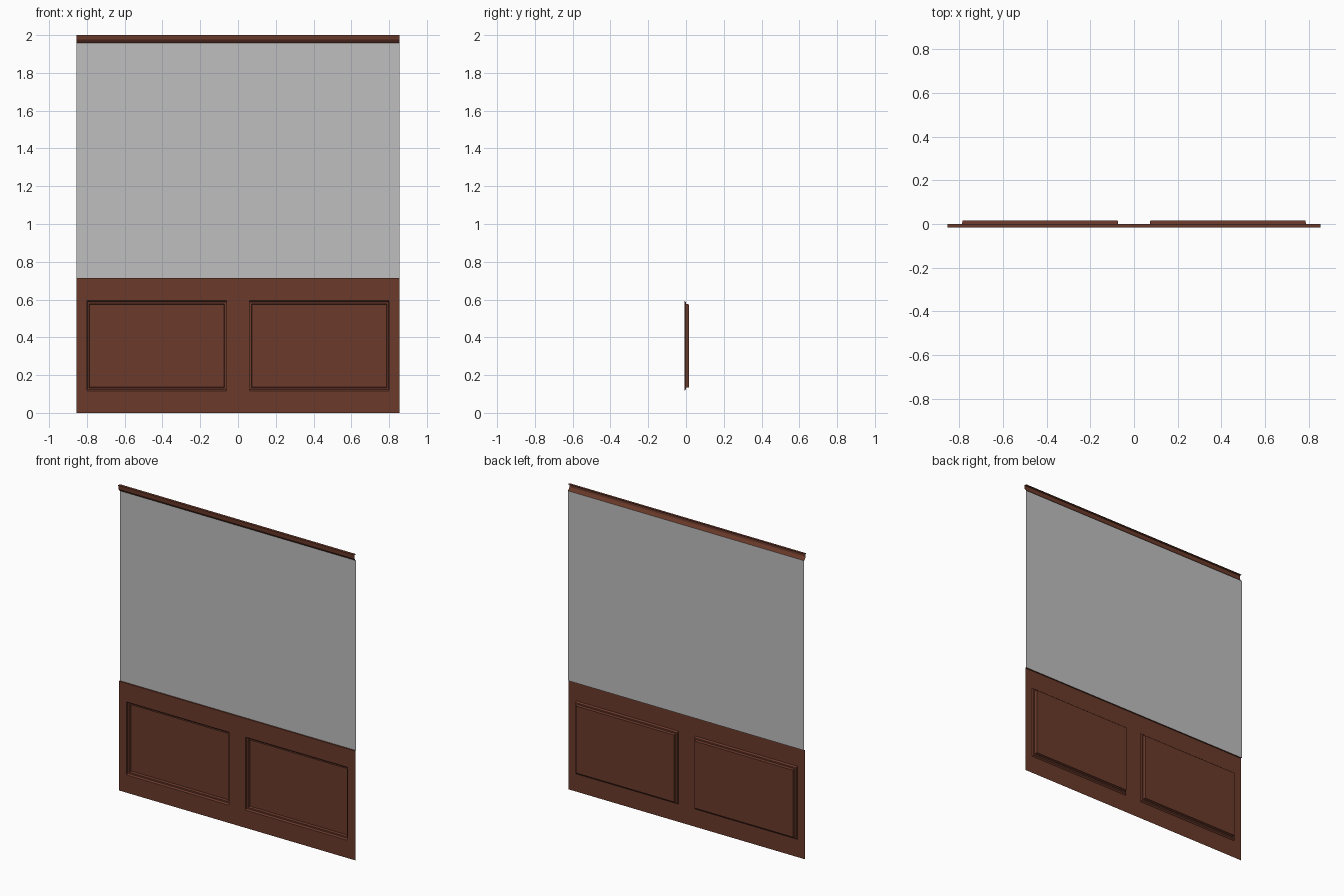
import bpy, bmesh

if "Cube" in bpy.data.objects:
    bpy.data.objects.remove(bpy.data.objects["Cube"])

def material(name, color):
    m = bpy.data.materials.new(name)
    m.diffuse_color = (*color, 1)
    m.use_nodes = True
    m.node_tree.nodes["Principled BSDF"].inputs["Base Color"].default_value = m.diffuse_color
    return m

WOOD = material("brown wood", (0.145, 0.042, 0.024))
PLASTER = material("grey plaster", (0.52, 0.52, 0.52))
W = 0.855        # half width
YF, YW, YB = -0.009, 0.0, 0.017   # wood face, wall face, recess back

def make(name, mat, build):
    bm = bmesh.new()
    build(bm)
    bmesh.ops.remove_doubles(bm, verts=bm.verts, dist=1e-5)
    me = bpy.data.meshes.new(name)
    bm.to_mesh(me)
    bm.free()
    me.materials.append(mat)
    ob = bpy.data.objects.new(name, me)
    bpy.context.collection.objects.link(ob)
    return ob

def quad(bm, pts):
    bm.faces.new([bm.verts.new(p) for p in pts])

def flat(bm, x0, x1, z0, z1, y):
    quad(bm, [(x0, y, z0), (x1, y, z0), (x1, y, z1), (x0, y, z1)])

def strip(bm, profile):
    # sweep a (y, z) profile across the full width, bottom to top
    for (ya, za), (yb, zb) in zip(profile, profile[1:]):
        quad(bm, [(-W, ya, za), (W, ya, za), (W, yb, zb), (-W, yb, zb)])

def rect(r):
    x0, x1, z0, z1, y = r
    return [(x0, y, z0), (x1, y, z0), (x1, y, z1), (x0, y, z1)]

# Upper plaster wall
make("upper_wall", PLASTER, lambda bm: flat(bm, -W, W, 0.715, 1.957, YW))

# Lower wood face around the two openings, with the small ledge on top
Z0, Z1 = 0.116, 0.594
def wainscot(bm):
    xs = [-W, -0.80, -0.06, 0.06, 0.80, W]
    zs = [0, Z0, Z1, 0.715]
    for i in range(5):
        for j in range(3):
            if j == 1 and i in (1, 3):
                continue
            flat(bm, xs[i], xs[i + 1], zs[j], zs[j + 1], YF)
    strip(bm, [(YF, 0.715), (YW, 0.715)])
make("wainscot_frame", WOOD, wainscot)

# Recessed panels: stepped rings going back from the wood face
def recess(c):
    def build(bm):
        rings = [(0.37, 0.239, YF), (0.368, 0.231, YW),
                 (0.358, 0.222, YW), (0.355, 0.219, YB)]
        loops = [rect((c - a, c + a, 0.355 - b, 0.355 + b, y)) for a, b, y in rings]
        for p, q in zip(loops, loops[1:]):
            for i in range(4):
                k = (i + 1) % 4
                quad(bm, [p[i], p[k], q[k], q[i]])
        quad(bm, loops[-1])
    return build
for side, c in (("left", -0.43), ("right", 0.43)):
    make(side + "_recessed_panel", WOOD, recess(c))

# Top crown moulding
make("crown_moulding", WOOD, lambda bm: strip(
    bm, [(YW, 1.957), (-0.006, 1.962), (-0.016, 1.976), (-0.017, 2.0), (YW, 2.0)]))
